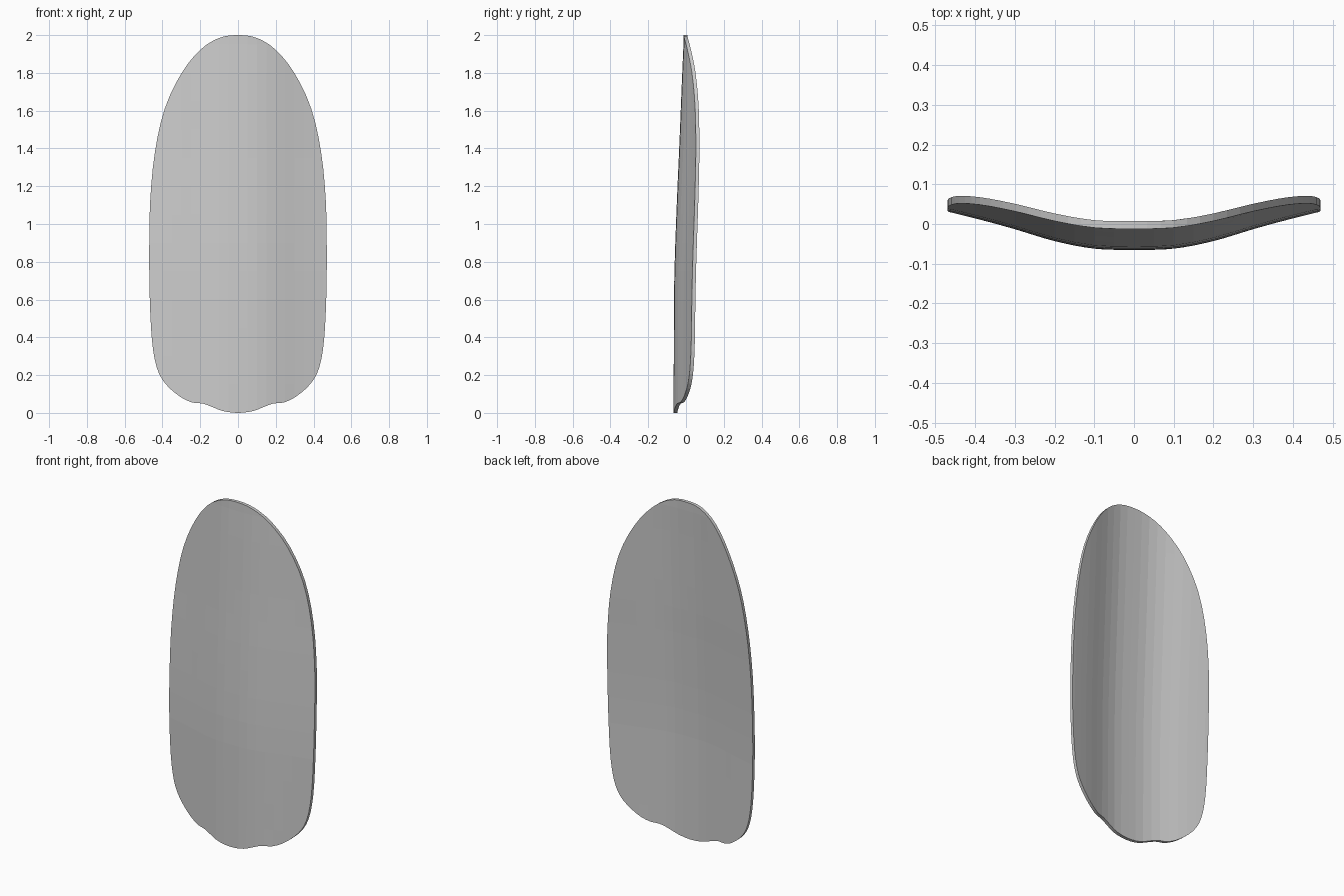
import bpy, bmesh

if "Cube" in bpy.data.objects:
    bpy.data.objects.remove(bpy.data.objects["Cube"])

# Half outline (x, z) from top centre to bottom centre
HALF = [(0, 2), (.1, 1.985), (.2, 1.922), (.3, 1.797), (.388, 1.61), (.44, 1.38),
        (.465, 1.12), (.47, .85), (.467, .6), (.455, .38), (.43, .24), (.385, .155),
        (.31, .088), (.245, .056), (.19, .05), (.145, .035), (.08, .01), (0, 0)]
CURVE = [0, .003, .022, .052, .079, .1]          # sideways bow, every 0.1 in x
LEAN = [-.065, -.065, -.0645, -.064, -.06, -.053, -.045, -.036, -.028, -.02, -.012]  # every 0.2 in z
THICK = .019


def spline(a, b, c, d, t):
    return .5 * (2*b + (c - a)*t + (2*a - 5*b + 4*c - d)*t*t + (3*b - a - 3*c + d)*t**3)


def sample(table, u, mirrored):
    n = len(table) - 1
    i = min(int(u), n - 1)
    a = table[1] if (i == 0 and mirrored) else table[max(i - 1, 0)]
    return spline(a, table[i], table[i + 1], table[min(i + 2, n)], u - i)


def depth(x, z):
    return sample(CURVE, abs(x) / .1, True) + sample(LEAN, max(z, 0) / .2, False)


# Smoothed closed outline
pts = HALF + [(-x, z) for x, z in HALF[-2:0:-1]]
n = len(pts)
outline = []
for i in range(n):
    p = [pts[(i + k) % n] for k in (-1, 0, 1, 2)]
    for s in range(3):
        outline.append([spline(*(q[k] for q in p), s / 3) for k in (0, 1)])

# Flat panel cut into a grid
bm = bmesh.new()
bm.faces.new([bm.verts.new((x, 0, z)) for x, z in outline])


def cut(co, no):
    bmesh.ops.bisect_plane(bm, geom=bm.verts[:] + bm.edges[:] + bm.faces[:],
                           dist=1e-5, plane_co=co, plane_no=no)


for i in range(-9, 10):
    cut((i * .05, 0, 0), (1, 0, 0))
for i in range(1, 14):
    cut((0, 0, i * .15), (0, 0, 1))

# Bend, then thicken towards the back
for v in bm.verts:
    v.co.y = depth(v.co.x, v.co.z)
ext = bmesh.ops.extrude_face_region(bm, geom=bm.faces[:], use_keep_orig=True)
for v in ext["geom"]:
    if isinstance(v, bmesh.types.BMVert):
        v.co.y += THICK
bmesh.ops.recalc_face_normals(bm, faces=bm.faces[:])

mesh = bpy.data.meshes.new("curved_panel")
bm.to_mesh(mesh)
bm.free()
obj = bpy.data.objects.new("curved_panel", mesh)
bpy.context.collection.objects.link(obj)
